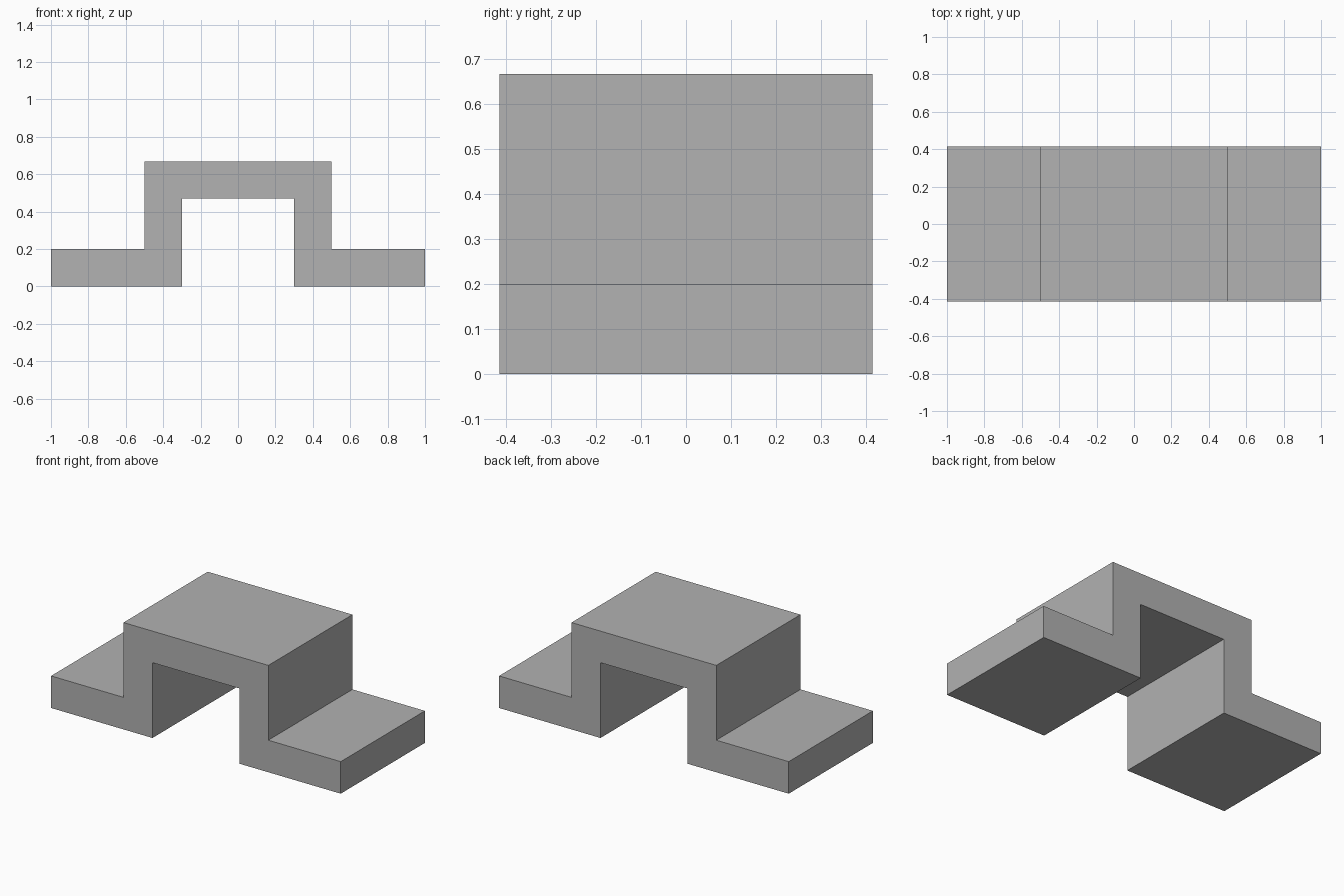
import bpy
import bmesh

cube = bpy.data.objects.get("Cube")
if cube:
    bpy.data.objects.remove(cube, do_unlink=True)

# Plain grey material
grey = bpy.data.materials.new("plain_grey")
grey.use_nodes = True
colour = (0.445, 0.445, 0.445, 1)
grey.diffuse_color = colour
grey.node_tree.nodes["Principled BSDF"].inputs["Base Color"].default_value = colour

# Right half of the bracket outline in x and z, mirrored to the left
HALF_DEPTH = 0.415
half = [(0.3, 0.47), (0.3, 0), (1, 0), (1, 0.2), (0.5, 0.2), (0.5, 0.667)]
outline = half + [(-x, z) for x, z in reversed(half)]

# Extrude the outline from front to back
bm = bmesh.new()
front = bm.faces.new([bm.verts.new((x, -HALF_DEPTH, z)) for x, z in outline])
extruded = bmesh.ops.extrude_face_region(bm, geom=[front], use_keep_orig=True)
back_verts = [v for v in extruded["geom"] if isinstance(v, bmesh.types.BMVert)]
bmesh.ops.translate(bm, verts=back_verts, vec=(0, 2 * HALF_DEPTH, 0))
bmesh.ops.recalc_face_normals(bm, faces=bm.faces)

mesh = bpy.data.meshes.new("saddle_bracket")
bm.to_mesh(mesh)
bm.free()
mesh.materials.append(grey)
bracket = bpy.data.objects.new("saddle_bracket", mesh)
bpy.context.collection.objects.link(bracket)
